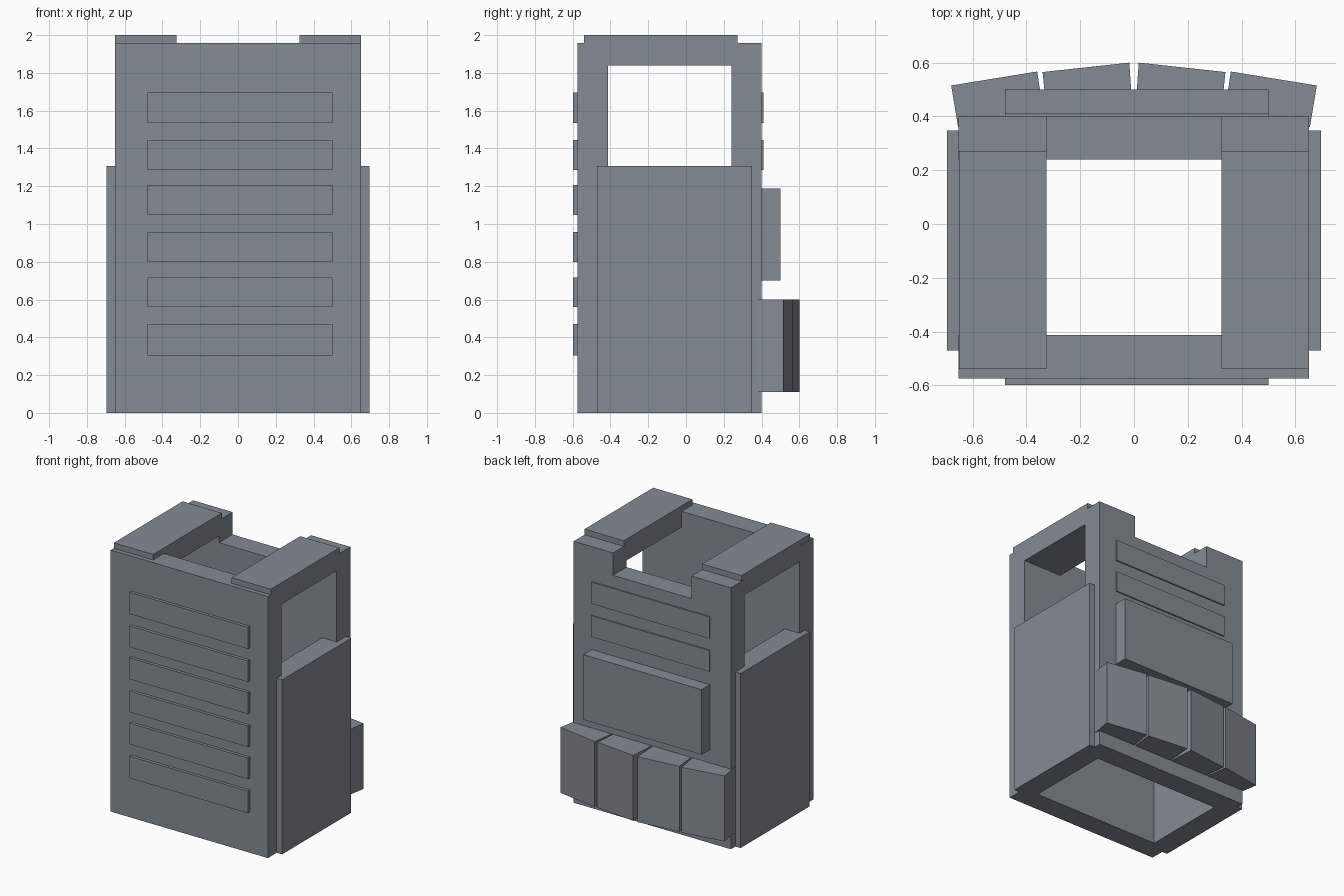
import bpy, bmesh
from mathutils import Vector

if "Cube" in bpy.data.objects:
    bpy.data.objects.remove(bpy.data.objects["Cube"])

# Blue-grey fabric
fabric = bpy.data.materials.new("blue_grey_fabric")
fabric.diffuse_color = (0.23, 0.26, 0.30, 1)
fabric.use_nodes = True
fabric.node_tree.nodes["Principled BSDF"].inputs["Base Color"].default_value = fabric.diffuse_color


def prism(name, outline, offset):
    """Extrude a flat outline of 3D points along an offset vector."""
    bm = bmesh.new()
    face = bm.faces.new([bm.verts.new(p) for p in outline])
    new = bmesh.ops.extrude_face_region(bm, geom=[face])["geom"]
    verts = [v for v in new if isinstance(v, bmesh.types.BMVert)]
    bmesh.ops.translate(bm, verts=verts, vec=Vector(offset))
    bmesh.ops.recalc_face_normals(bm, faces=bm.faces)
    mesh = bpy.data.meshes.new(name)
    bm.to_mesh(mesh)
    bm.free()
    mesh.materials.append(fabric)
    obj = bpy.data.objects.new(name, mesh)
    bpy.context.collection.objects.link(obj)
    return obj


def box(name, x, y, z):
    outline = [(x[0], y[0], z[0]), (x[1], y[0], z[0]),
               (x[1], y[1], z[0]), (x[0], y[1], z[0])]
    return prism(name, outline, (0, 0, z[1] - z[0]))


# Front plate, and back plate with a neck notch
box("front_plate", (-0.652, 0.65), (-0.575, -0.413), (0, 1.958))
notch = [(-0.652, 0), (0.65, 0), (0.65, 1.958), (0.325, 1.958),
         (0.325, 1.79), (-0.325, 1.79), (-0.325, 1.958), (-0.652, 1.958)]
prism("back_plate", [(x, 0.24, z) for x, z in notch], (0, 0.16, 0))

# Webbing rows: six on the front, the upper two also on the back
band = (-0.48, 0.5)
rows = [(0.305, 0.47), (0.56, 0.718), (0.80, 0.957),
        (1.047, 1.207), (1.287, 1.445), (1.535, 1.697)]
for i, z in enumerate(rows):
    box(f"front_webbing_{i + 1}", band, (-0.598, -0.56), z)
for i, z in enumerate(rows[4:]):
    box(f"back_webbing_{i + 1}", band, (0.38, 0.41), z)

# Wide pouch on the back
box("wide_pouch", band, (0.38, 0.50), (0.70, 1.187))

# Mirrored side panels, shoulder straps and fanned pouches
outer_pouch = [(0.68, 0.515), (0.36, 0.567), (0.329, 0.36), (0.654, 0.36)]
inner_pouch = [(0.34, 0.565), (0.0175, 0.60), (0.001, 0.36), (0.319, 0.36)]
for side, s in (("left", -1), ("right", 1)):
    box(f"{side}_side_panel", sorted((s * 0.53, s * 0.695)),
        (-0.47, 0.347), (0, 1.307))
    box(f"{side}_shoulder_strap", sorted((s * 0.325, s * 0.65)),
        (-0.54, 0.272), (1.84, 2.0))
    for part, shape in (("outer", outer_pouch), ("inner", inner_pouch)):
        prism(f"{side}_{part}_pouch", [(s * x, y, 0.11) for x, y in shape],
              (0, 0, 0.49))
